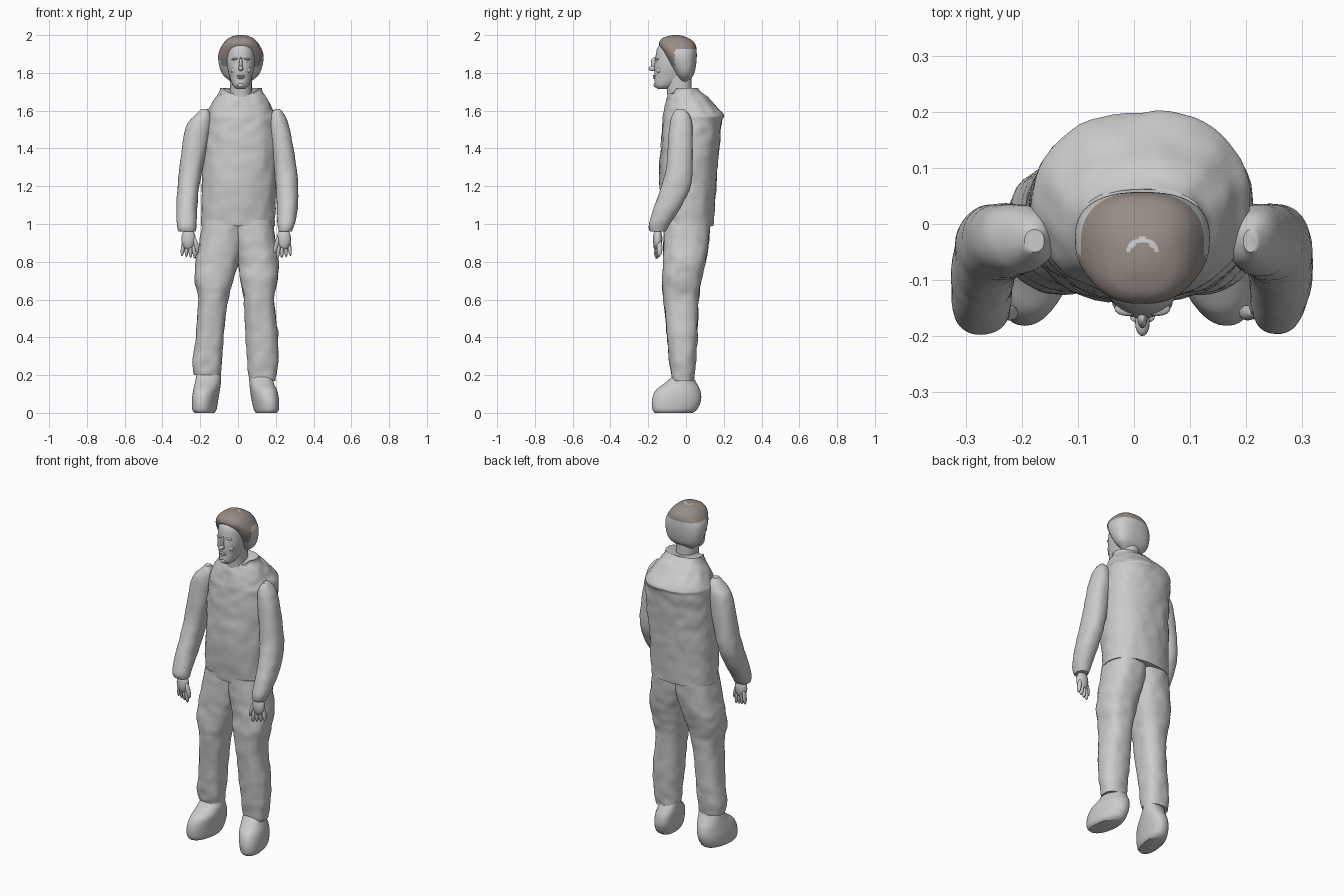
import bpy
import bmesh
import math
from mathutils import Vector, Matrix, noise

if "Cube" in bpy.data.objects:
    bpy.data.objects.remove(bpy.data.objects["Cube"], do_unlink=True)


def material(name, colour):
    mat = bpy.data.materials.new(name)
    mat.use_nodes = True
    mat.diffuse_color = colour
    mat.node_tree.nodes["Principled BSDF"].inputs["Base Color"].default_value = colour
    return mat


GREY = material("plain grey", (.6, .6, .6, 1))
BROWN = material("hair brown", (.31, .265, .24, 1))


def finish(name, bm, mats=(GREY,), angle=45):
    """Turn a bmesh into a smooth shaded object."""
    bmesh.ops.recalc_face_normals(bm, faces=bm.faces)
    mesh = bpy.data.meshes.new(name)
    bm.to_mesh(mesh)
    bm.free()
    for mat in mats:
        mesh.materials.append(mat)
    obj = bpy.data.objects.new(name, mesh)
    bpy.context.collection.objects.link(obj)
    bpy.ops.object.select_all(action="DESELECT")
    obj.select_set(True)
    bpy.context.view_layer.objects.active = obj
    bpy.ops.object.shade_smooth_by_angle(angle=math.radians(angle))
    return obj


def refine(rows, steps):
    """Pass a smooth curve through the cross-section rows."""
    rows = [Vector(row) for row in rows]
    result = []
    for i in range(len(rows) - 1):
        a, b, c, d = (rows[max(0, min(len(rows) - 1, i + k))] for k in (-1, 0, 1, 2))
        for s in range(steps):
            t = s / steps
            result.append(b + ((c - a) * t
                               + (a * 2 - b * 5 + c * 4 - d) * t ** 2
                               + (b * 3 - a - c * 3 + d) * t ** 3) / 2)
    return result + [rows[-1]]


def loft(rows, power=2.2, sides=40, steps=6, folds=0):
    """Skin rounded sections given as (z, front, back, right, left)."""
    bm = bmesh.new()
    rings = []
    for z, front, back, right, left in refine(rows, steps):
        ring = []
        for k in range(sides):
            angle = math.tau * k / sides
            c, s = math.cos(angle), math.sin(angle)
            px = math.copysign(abs(c) ** (2 / power), c)
            py = math.copysign(abs(s) ** (2 / power), s)
            ring.append(bm.verts.new(((left + right + (left - right) * px) / 2,
                                      (front + back + (back - front) * py) / 2, z)))
        rings.append(ring)
    for low, high in zip(rings, rings[1:]):
        for k in range(sides):
            n = (k + 1) % sides
            bm.faces.new((low[k], low[n], high[n], high[k]))
    bm.faces.new(rings[0])
    bm.faces.new(rings[-1])
    bmesh.ops.recalc_face_normals(bm, faces=bm.faces)
    bm.normal_update()
    # gentle cloth folds, leaving the end rims crisp
    if folds:
        moves = [(v, v.normal * noise.noise(v.co * 20) * folds)
                 for ring in rings[1:-1] for v in ring]
        for v, move in moves:
            v.co += move
    return bm


def blobs(name, parts):
    """Join stretched spheres given as (centre, radii, tilt about y)."""
    bm = bmesh.new()
    for centre, radii, tilt in parts:
        place = (Matrix.Translation(centre) @ Matrix.Rotation(tilt, 4, "Y")
                 @ Matrix.Diagonal((*radii, 1)))
        bmesh.ops.create_uvsphere(bm, u_segments=16, v_segments=10, radius=1, matrix=place)
    return finish(name, bm)


# Jacket, with the collar lowered at the throat
jacket = loft([
    (.99, -.12, .145, -.195, .195),
    (1.2, -.14, .16, -.19, .2),
    (1.4, -.135, .175, -.185, .213),
    (1.54, -.125, .19, -.18, .208),
    (1.58, -.12, .198, -.172, .2),
    (1.65, -.105, .135, -.13, .162),
    (1.7, -.085, .08, -.1, .13),
    (1.72, -.08, .062, -.097, .127)], power=2.3, sides=56, steps=8, folds=.007)
for v in jacket.verts:
    if v.co.z > 1.69 and v.co.y < -.05:
        v.co.z -= 1.2 * (-.05 - v.co.y)
finish("jacket", jacket)

# Sleeves share their side profile and differ in width
sleeve_profile = [(.96, -.19, -.11), (1, -.195, -.085), (1.1, -.165, -.02),
                  (1.2, -.13, .025), (1.3, -.105, .035), (1.5, -.09, .035),
                  (1.57, -.075, .022), (1.61, -.05, -.01)]
sleeve_widths = {
    "right": [(-.315, -.225), (-.325, -.22), (-.325, -.215), (-.32, -.205),
              (-.31, -.185), (-.28, -.145), (-.235, -.14), (-.195, -.16)],
    "left": [(.215, .285), (.21, .3), (.205, .318), (.2, .317),
             (.19, .31), (.165, .275), (.17, .25), (.195, .22)]}
for side, widths in sleeve_widths.items():
    rows = [p + w for p, w in zip(sleeve_profile, widths)]
    finish(side + "_sleeve", loft(rows, folds=.003))

# Trouser legs overlap at the hips
leg_profile = [(.2, -.075, .042), (.25, -.085, .05), (.4, -.1, .06), (.6, -.12, .067),
               (.7, -.125, .08), (.8, -.12, .105), (.9, -.12, .12), (1.02, -.115, .13)]
leg_widths = {
    "right": [(-.235, -.09), (-.24, -.085), (-.225, -.075), (-.21, -.052),
              (-.228, -.025), (-.225, .005), (-.205, .03), (-.185, .04)],
    "left": [(.062, .198), (.052, .21), (.04, .213), (.03, .192),
             (.012, .21), (-.002, .215), (-.025, .2), (-.04, .185)]}
for side, widths in leg_widths.items():
    rows = [p + w for p, w in zip(leg_profile, widths)]
    if side == "left":
        rows[0] = (.17,) + rows[0][1:]
    finish(side + "_trouser_leg", loft(rows, power=2.4, folds=.006))

# Boots, with the toes turned outwards
boot_profile = [(0, -.165, .035), (.02, -.178, .06), (.07, -.18, .08), (.12, -.16, .075),
                (.16, -.11, .055), (.2, -.07, .035), (.25, -.065, .03)]
boot_widths = {
    "right": [(-.225, -.125), (-.238, -.115), (-.24, -.108), (-.235, -.1),
              (-.23, -.095), (-.225, -.095), (-.22, -.1)],
    "left": [(.095, .2), (.085, .212), (.075, .213), (.068, .205),
             (.065, .19), (.065, .185), (.075, .18)]}
for side, widths in boot_widths.items():
    boot = loft([p + w for p, w in zip(boot_profile, widths)])
    turn = .15 if side == "right" else -.15
    for v in boot.verts:
        v.co.x += turn * (v.co.y + .05)
    finish(side + "_boot", boot)

# Hands with hanging fingers and an inner thumb
for side, x, out in (("right", -.262, -1), ("left", .243, 1)):
    parts = [((x, -.15, .92), (.038, .025, .058), 0)]
    for k in range(4):
        parts.append(((x + out * (k - 1.5) * .02, -.155 + .005 * k, .858 + .005 * k),
                      (.0105, .015, .043), out * (k - 1.5) * -.08))
    parts.append(((x - out * .04, -.158, .89), (.012, .014, .046), out * .25))
    blobs(side + "_hand", parts)

# Neck and head
finish("neck", loft([(1.6, -.1, .03, -.05, .08), (1.7, -.1, .03, -.043, .073),
                     (1.8, -.12, .03, -.045, .075)], steps=4))
finish("head", loft([
    (1.715, -.15, -.1, -.008, .038),
    (1.735, -.166, -.05, -.028, .058),
    (1.78, -.167, .01, -.045, .075),
    (1.83, -.168, .03, -.056, .086),
    (1.88, -.162, .035, -.06, .09),
    (1.93, -.152, .035, -.055, .085),
    (1.97, -.12, 0, -.025, .055)]))

# Facial features
mid = .015
face = [((mid, -.176, 1.823), (.013, .024, .014), 0),
        ((mid, -.168, 1.85), (.009, .018, .034), 0),
        ((mid, -.167, 1.785), (.022, .01, .005), 0),
        ((mid, -.165, 1.774), (.019, .01, .006), 0),
        ((mid, -.158, 1.735), (.018, .014, .013), 0)]
for way in (-1, 1):
    face.append(((mid + way * .027, -.151, 1.874), (.023, .013, .007), way * .12))
    face.append(((mid + way * .027, -.15, 1.857), (.013, .009, .006), 0))
    face.append(((mid + way * .034, -.14, 1.815), (.02, .017, .018), 0))
blobs("face_features", face)

# Hair: brown crown and temples, grey back and sides
hair = loft([
    (1.755, -.03, .01, -.04, .07),
    (1.79, -.055, .04, -.08, .11),
    (1.84, -.085, .053, -.1, .13),
    (1.9, -.118, .057, -.104, .134),
    (1.95, -.142, .05, -.082, .112),
    (1.98, -.13, .02, -.055, .085),
    (1.995, -.095, -.015, -.025, .055),
    (2, -.07, -.04, 0, .03)], power=2.5, sides=48, steps=8)
for face in hair.faces:
    c = face.calc_center_median()
    reach = math.hypot(c.x - mid, c.y + .055)
    patch = c.z > 1.98 and .022 < reach < .031 and c.y > -.05
    crown = c.z > 1.93 or (c.y < -.06 and c.z > 1.83)
    face.material_index = 1 if crown and not patch else 0
finish("hair", hair, (GREY, BROWN))
